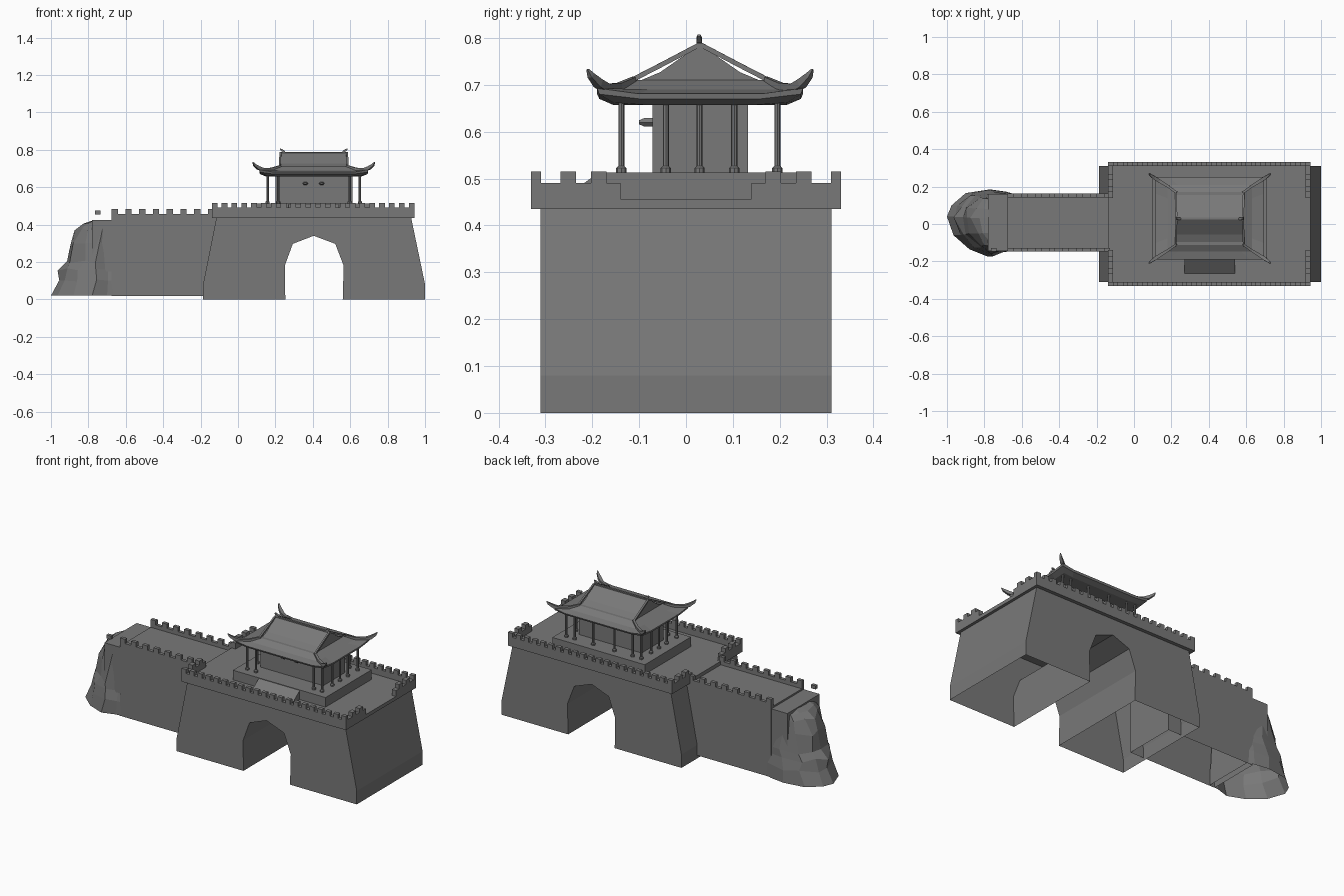
import bpy, bmesh, math
from mathutils import Vector

if "Cube" in bpy.data.objects:
    bpy.data.objects.remove(bpy.data.objects["Cube"])

stone = bpy.data.materials.new("dark_stone")
stone.diffuse_color = (.19, .19, .19, 1)
stone.use_nodes = True
stone.node_tree.nodes["Principled BSDF"].inputs["Base Color"].default_value = stone.diffuse_color


def make(name, verts, faces, open_below=None):
    bm = bmesh.new()
    vs = [bm.verts.new(v) for v in verts]
    for f in faces:
        bm.faces.new([vs[i] for i in f])
    bmesh.ops.recalc_face_normals(bm, faces=bm.faces)
    if open_below is not None:  # leave the underside open
        low = [f for f in bm.faces if all(v.co.z < open_below for v in f.verts)]
        bmesh.ops.delete(bm, geom=low, context='FACES')
    me = bpy.data.meshes.new(name)
    bm.to_mesh(me)
    bm.free()
    me.materials.append(stone)
    ob = bpy.data.objects.new(name, me)
    bpy.context.collection.objects.link(ob)
    return ob


def boxes(name, bounds, open_below=None):
    """One object from many boxes (x0, x1, y0, y1, z0, z1)."""
    v, f = [], []
    for x0, x1, y0, y1, z0, z1 in bounds:
        n = len(v)
        v += [(x, y, z) for z in (z0, z1) for x, y in ((x0, y0), (x1, y0), (x1, y1), (x0, y1))]
        f += [[n + i for i in q] for q in ((3, 2, 1, 0), (4, 5, 6, 7), (0, 1, 5, 4),
                                           (1, 2, 6, 5), (2, 3, 7, 6), (3, 0, 4, 7))]
    return make(name, v, f, open_below)


def loft(name, rings, open_below=None):
    """Skin closed rings of equal length and cap both ends."""
    n = len(rings[0])
    f = [[k * n + i, k * n + (i + 1) % n, (k + 1) * n + (i + 1) % n, (k + 1) * n + i]
         for k in range(len(rings) - 1) for i in range(n)]
    f += [list(range(n))[::-1], [(len(rings) - 1) * n + i for i in range(n)]]
    return make(name, [p for r in rings for p in r], f, open_below)


def tube(name, pts, radii):
    """Four-sided tapered rib along a path."""
    rings = []
    for i, p in enumerate(pts):
        d = (Vector(pts[min(i + 1, len(pts) - 1)]) - Vector(pts[max(i - 1, 0)])).normalized()
        side = d.cross(Vector((0, 0, 1))).normalized()
        up = side.cross(d)
        rings.append([tuple(Vector(p) + radii[i] * (a * side + b * up))
                      for a, b in ((1, 1), (-1, 1), (-1, -1), (1, -1))])
    return loft(name, rings)


# Gate base with battered ends and arched passage
gate = [(-.187, 0), (-.187, .08), (-.115, .44), (.925, .44), (1, .08), (1, 0), (.56, 0),
        (.565, .18), (.52, .297), (.405, .34), (.293, .297), (.25, .18), (.253, 0)]
loft("gate_base", [[(x, y, z) for x, z in gate] for y in (-.31, .31)], .01)

# Terrace, parapets and merlons
X0, X1, Y = -.14, .943, .331
boxes("terrace_floor", [(X0, X1, -Y, Y, .435, .456)])
walls, merlons = [], []
for s in (-1, 1):
    def span(a, b):
        return (min(s * a, s * b), max(s * a, s * b))
    walls.append((X0, X1, *span(Y - .022, Y), .456, .491))
    n = 21
    for i in range(n):
        x = X0 + i * (X1 - X0 - .03) / (n - 1)
        merlons.append((x, x + .03, *span(Y - .022, Y), .491, .515))
    for xa, xb in ((X0, X0 + .027), (X1 - .027, X1)):
        walls.append((xa, xb, *span(.14, Y - .022), .456, .491))
        for y in (.17, .235):
            merlons.append((xa, xb, *span(y, y + .033), .491, .515))
boxes("terrace_parapet", walls)
boxes("terrace_merlons", merlons)

# Side wall with its parapets
boxes("side_wall", [(-.675, -.10, -.147, .162, .018, .435)], .03)
boxes("broken_wall_core", [(-.78, -.675, -.145, .16, .15, .425)])
boxes("side_wall_parapet", [(-.675, -.12, -.147, -.127, .435, .457),
                            (-.675, -.12, .142, .162, .435, .457)])
boxes("side_wall_merlons",
      [(-.675 + i * .0735, -.642 + i * .0735, y, y + .02, .456, .482)
       for i in range(8) for y in (-.147, .142)] + [(-.765, -.735, -.147, -.127, .455, .476)])

# Rough broken end of the side wall
outline = [(-.64, -.145), (-.70, -.15), (-.78, -.175), (-.88, -.135), (-.965, -.06), (-1, .04),
           (-.975, .1), (-.90, .165), (-.77, .185), (-.68, .172), (-.64, .16)]
levels = [(.02, 1, 1), (.10, .88, .99), (.16, .86, .93), (.20, .76, .92),
          (.30, .71, .86), (.375, .6, .83), (.405, .48, .82), (.425, .3, .78)]
rings = []
for k, (z, sx, sy) in enumerate(levels):
    ring = []
    for i, (x, y) in enumerate(outline):
        j = .012 * math.sin(i * 2.7 + k * 1.9) if 1 < i < 9 and k else 0
        inner = i in (0, 10)
        ring.append((x if inner else -.66 + (x + .66) * sx + j, y * sy,
                     z + (.6 * j if 0 < k < 6 else 0)))
    rings.append(ring)
loft("broken_wall_rock", rings, .03)

# Pavilion plinth and front ramp
boxes("pavilion_plinth", [(.10, .71, -.19, .245, .456, .513)])
loft("front_ramp", [[(x, -.265, .456), (x, -.19, .456), (x, -.19, .510)] for x in (.27, .54)])

# Pavilion hall and the two pegs over its door
boxes("pavilion_hall", [(.20, .613, -.072, .132, .51, .665)])
for x in (.36, .447):
    loft("door_peg", [[(x + r * 1.5 * math.cos(a * math.pi / 3), y, .62 + r * math.sin(a * math.pi / 3))
                       for a in range(6)] for y, r in ((-.07, .01), (-.09, .01), (-.1, .005))])


# Columns with flared feet
def column(x, y):
    loft("column", [[(x + r * math.cos(a * math.pi / 4), y + r * math.sin(a * math.pi / 4), z)
                     for a in range(8)]
                    for z, r in ((.51, .011), (.522, .011), (.527, .0065), (.665, .0065))])


xs = (.158, .215, .335, .475, .597, .652)
ys = (-.138, -.043, .029, .103, .195)
for x in xs:
    column(x, ys[-1])
    if x not in (.335, .475):
        column(x, ys[0])
for x in (xs[0], xs[-1]):
    for y in ys[1:-1]:
        column(x, y)

# Lower hipped roof with lifted corners
CX, CY = .405, .03


def roof_ring(hx, hy, z, lift):
    ring = []
    for c, s in ((-1, -1), (1, -1), (1, 1), (-1, 1)):
        mid = ((c * hx, s * hy * .6), (c * hx * .75, s * hy))
        if c == s:
            order = (mid[0], (c * hx, s * hy), mid[1])
        else:
            order = (mid[1], (c * hx, s * hy), mid[0])
        ring += [(CX + px, CY + py, z + (lift if k == 1 else 0)) for k, (px, py) in enumerate(order)]
    return ring


loft("lower_roof", [roof_ring(.255, .185, .657, .005), roof_ring(.288, .215, .67, .01),
                    roof_ring(.29, .22, .681, .012), roof_ring(.225, .178, .69, 0),
                    roof_ring(.18, .142, .71, 0)])

# Upper gabled roof, slightly sagging
gable = [(-.142, .703), (.142, .703), (.085, .727), (.006, .782), (-.006, .782), (-.085, .727)]
loft("upper_roof", [[(x, CY + y, z) for y, z in gable] for x in (.228, .582)])

# Main ridge with turned-up ends
boxes("main_ridge", [(.225, .585, CY - .006, CY + .006, .775, .789)])
for s in (-1, 1):
    tube("ridge_end", [(CX + s * .155, CY - .002, .788), (CX + s * .168, CY - .002, .796),
                       (CX + s * .18, CY - .002, .805)], (.005, .006, .003))

# Gable ribs and hip ribs ending in curled horns
for sx in (-1, 1):
    for sy in (-1, 1):
        def at(x, y, z):
            return (CX + sx * x, CY + sy * y, z)
        tube("gable_rib", [at(.178, .004, .784), at(.180, .08, .744), at(.182, .144, .711)],
             (.005, .005, .005))
        tube("hip_rib", [at(.177, .138, .712), at(.225, .172, .697), at(.27, .2, .693),
                         at(.296, .217, .703), at(.318, .233, .72), at(.325, .24, .733)],
             (.006, .007, .009, .009, .006, .002))
